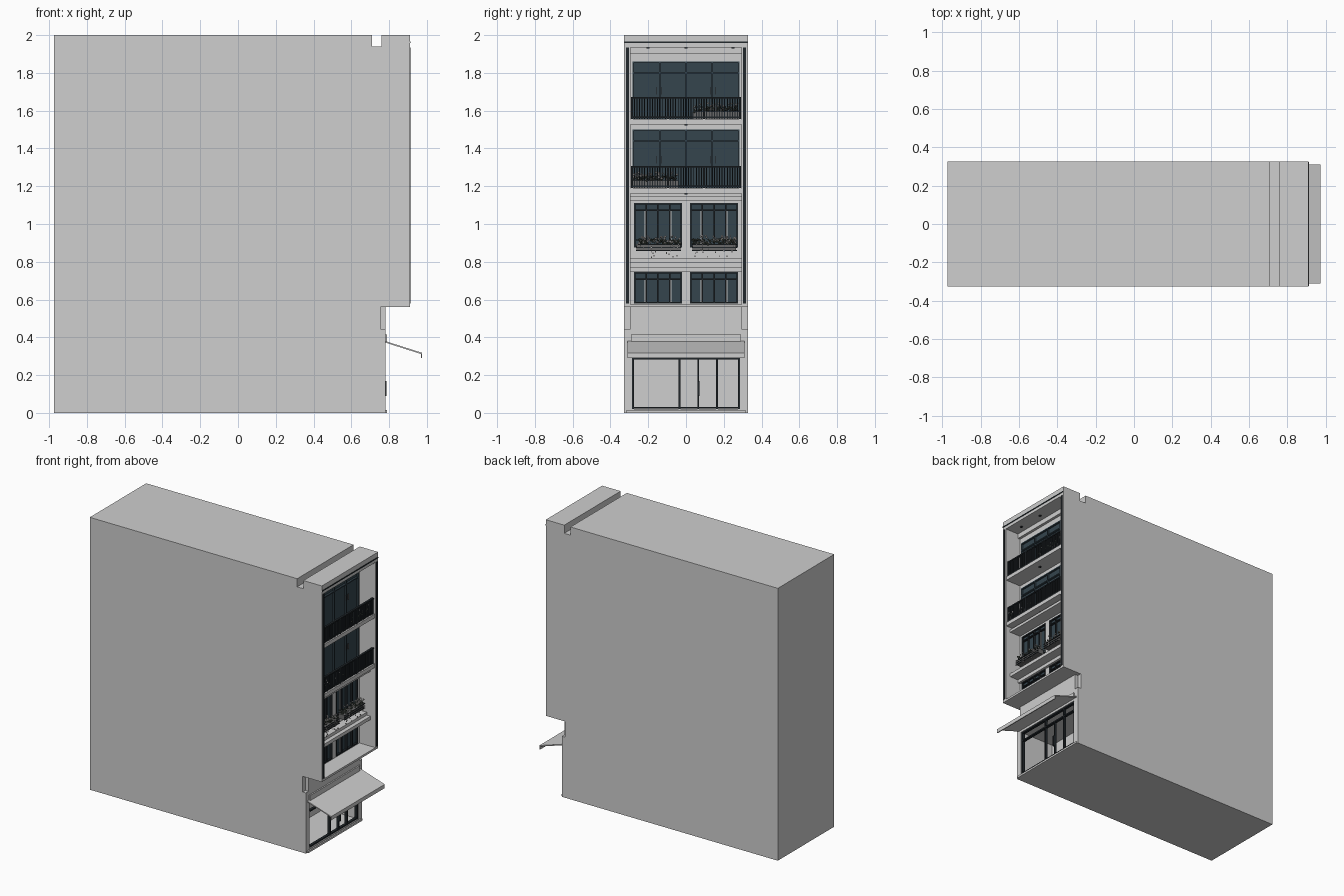
import bpy, bmesh, random
from mathutils import Vector, Matrix

random.seed(4)
if "Cube" in bpy.data.objects:
    bpy.data.objects.remove(bpy.data.objects["Cube"])


def material(name, r, g, b):
    m = bpy.data.materials.new(name)
    m.use_nodes = True
    m.diffuse_color = (r, g, b, 1)
    m.node_tree.nodes["Principled BSDF"].inputs["Base Color"].default_value = (r, g, b, 1)
    return m


WALL = material("pale grey wall", .62, .62, .62)
GLASS = material("dark blue glass", .035, .058, .075)
FRAME = material("charcoal metal", .015, .02, .024)
PLANTER = material("grey planter", .14, .14, .14)
LEAF = material("dark foliage", .06, .075, .06)
PETAL = material("pale petals", .6, .58, .57)


def finish(name, bm, mat):
    bmesh.ops.recalc_face_normals(bm, faces=bm.faces)
    me = bpy.data.meshes.new(name)
    bm.to_mesh(me)
    bm.free()
    me.materials.append(mat)
    ob = bpy.data.objects.new(name, me)
    bpy.context.collection.objects.link(ob)
    return ob


def boxes(name, mat, items):
    """Each item is (x0, x1, y0, y1, z0, z1)."""
    bm = bmesh.new()
    for x0, x1, y0, y1, z0, z1 in items:
        centre = Vector((x0 + x1, y0 + y1, z0 + z1)) / 2
        size = Matrix.Diagonal((x1 - x0, y1 - y0, z1 - z0, 1))
        bmesh.ops.create_cube(bm, size=1, matrix=Matrix.Translation(centre) @ size)
    return finish(name, bm, mat)


def extrude_profile(name, mat, points, half):
    """Extrude an xz outline across the width."""
    bm = bmesh.new()
    face = bm.faces.new([bm.verts.new((x, -half, z)) for x, z in points])
    res = bmesh.ops.extrude_face_region(bm, geom=[face])
    moved = [v for v in res["geom"] if isinstance(v, bmesh.types.BMVert)]
    bmesh.ops.translate(bm, verts=moved, vec=(0, 2 * half, 0))
    return finish(name, bm, mat)


def cut(target, *box):
    cutter = boxes("cutter", WALL, [box])
    cutter.hide_render = True
    mod = target.modifiers.new("cut", "BOOLEAN")
    mod.operation = "DIFFERENCE"
    mod.solver = "EXACT"
    mod.object = cutter
    bpy.context.view_layer.objects.active = target
    bpy.ops.object.modifier_apply(modifier=mod.name)
    bpy.data.objects.remove(cutter)


HALF, INNER = .327, .295      # outer and inner half widths
BACK, FRONT = .78, .91        # recessed wall and front plane

# Main mass with roof groove and overhanging upper floors
body = extrude_profile("building_body", WALL, [
    (-.975, 0), (BACK, 0), (BACK, .56), (FRONT, .56), (FRONT, 2), (.76, 2),
    (.76, 1.94), (.71, 1.94), (.71, 2), (-.975, 2)], HALF)
cut(body, BACK, 1.1, -INNER, INNER, .575, 1.935)
cut(body, .5, 1.1, -.285, .285, .02, .355)
for s in (-1, 1):
    ys = sorted((s * INNER, s * .4))
    cut(body, .755, BACK + .001, *ys, .445, .56)

# Window and door openings: y0, y1, z0, z1
doors = [(-.282, .282, 1.555, 1.86), (-.282, .282, 1.19, 1.5)]
windows = [(y, y + .253, z0, z1) for y in (-.275, .022)
           for z0, z1 in ((.875, 1.11), (.58, .745))]
for o in doors + windows:
    cut(body, .755, .8, *o)


def window_parts(y0, y1, z0, z1, panes, transom):
    """Frame bars for one opening."""
    t, a, b = .008, .762, .784
    bars = [(a, b, y0, y1, z1 - t, z1), (a, b, y0, y1, z0, z0 + t),
            (a, b, y0, y1, transom - t / 2, transom + t / 2)]
    for i in range(panes + 1):
        y = y0 + (y1 - y0 - t) * i / panes
        bars.append((a, b, y, y + t, z0, z1))
    return bars


boxes("window_glass", GLASS, [(.756, .77, *o) for o in doors + windows])
bars = []
for o in windows:
    bars += window_parts(*o, 4, o[3] - .038)
boxes("window_frames", FRAME, bars)
bars = []
for o in doors:
    bars += window_parts(*o, 4, o[3] - .06)
boxes("balcony_door_frames", GLASS, bars)
boxes("balcony_door_handles", PLANTER, [
    (.784, .79, y - .002, y + .002, o[2] + .13, o[2] + .17)
    for o in doors for y in (-.155, -.128, .128, .155)])
boxes("window_blind_edges", WALL, [
    (.771, .774, y, y + .005, o[2], o[3] - .04)
    for o in windows for y in (o[0] + .055, o[1] - .06)])

# Floor slabs and ledges across the recess
boxes("floor_slabs", WALL, [(BACK, .905, -INNER, INNER, z, z + .028) for z in (1.527, 1.162)])
boxes("ledges", WALL, [
    (BACK, x, -INNER, INNER, z0, z1) for x, z0, z1 in
    ((.87, .77, .795), (.84, .795, .817), (.87, 1.125, 1.145),
     (.80, 1.145, 1.162), (.80, 1.9, 1.935), (.80, .745, .77))])

# Dark trims on the front edges
boxes("side_trims", FRAME, [(FRONT, .914, s * .31 - .007, s * .31 + .007, .58, 1.935) for s in (-1, 1)])
boxes("roof_trim", FRAME, [(FRONT, .913, -.325, .325, 1.957, 1.965)])

# Ceiling lamps
boxes("ceiling_lamps", FRAME, [
    (.84, .855, y - .008, y + .008, z - .006, z)
    for y, z in ((-.2, 1.935), (0, 1.935), (.25, 1.935), (0, 1.527), (0, 1.162))])

# Balcony railings
rail = []
for z in (1.556, 1.191):
    rail += [(.885, .9, -.29, .29, z + .108, z + .117), (.889, .896, -.29, .29, z + .006, z + .014)]
    rail += [(.889, .896, y - .0025, y + .0025, z, z + .11)
             for y in [-.287 + i * .574 / 42 for i in range(43)]]
    rail += [(.886, .899, y - .005, y + .005, z, z + .112) for y in (-.285, -.095, .095, .285)]
boxes("balcony_railings", FRAME, rail)


# Planters: x, y0, y1, base, height
planters = [(.815, -.262, -.03, .858, .035), (.815, .035, .265, .858, .035),
            (.865, .035, .28, 1.556, .04), (.865, -.28, -.04, 1.191, .04)]
boxes("planter_boxes", PLANTER, [
    (x - .025, x + .025, y0, y1, z, z + h) for x, y0, y1, z, h in planters])
boxes("planter_rims", FRAME, [
    (x + .025, x + .03, y0 - .004, y1 + .004, z + d, z + d + .005)
    for x, y0, y1, z, h in planters[:2] for d in (0, .015, .031)])


def blobs(name, mat, count, radius, low, high):
    """Scatter small faceted tufts over each planter."""
    bm = bmesh.new()
    for x, y0, y1, z, h in planters:
        for _ in range(count):
            p = Vector((x + random.uniform(-.02, .028), random.uniform(y0, y1),
                        z + h + random.uniform(low, high)))
            r = radius * random.uniform(.6, 1.2)
            bmesh.ops.create_icosphere(bm, subdivisions=1, radius=r, matrix=Matrix.Translation(p))
    finish(name, bm, mat)


blobs("planter_foliage", LEAF, 70, .007, -.002, .025)
blobs("planter_flowers", PETAL, 60, .006, .005, .045)

# Trailing stems under the window boxes
boxes("trailing_flowers", PETAL, [
    (.843, .848, y, y + .004, z, z + .008)
    for x, y0, y1, b, h in planters[:2] for _ in range(22)
    for y, z in [(random.uniform(y0, y1), b + random.uniform(-.04, .03))]])

# Shop front
shop = [(.755, .775, y - .005, y + .005, .02, .355) for y in (-.28, -.035, .165, .28)]
shop += [(.755, .775, y - .003, y + .003, .02, .285) for y in (.065,)]
shop += [(.755, .775, -.285, .285, z, z + .01) for z in (.022, .283, .345)]
shop += [(.775, .787, .06, .072, .09, .17)]
boxes("shopfront_frame", FRAME, shop)
boxes("shop_fascia", WALL, [(BACK, .79, -.29, .29, .375, .415)])
boxes("door_step", WALL, [(BACK, .79, -.315, .315, 0, .014)])

# Sloping canopy with a drop lip
extrude_profile("canopy", WALL, [
    (BACK, .372), (BACK, .38), (.975, .318), (.975, .29), (.968, .29), (.968, .312)], .31)
